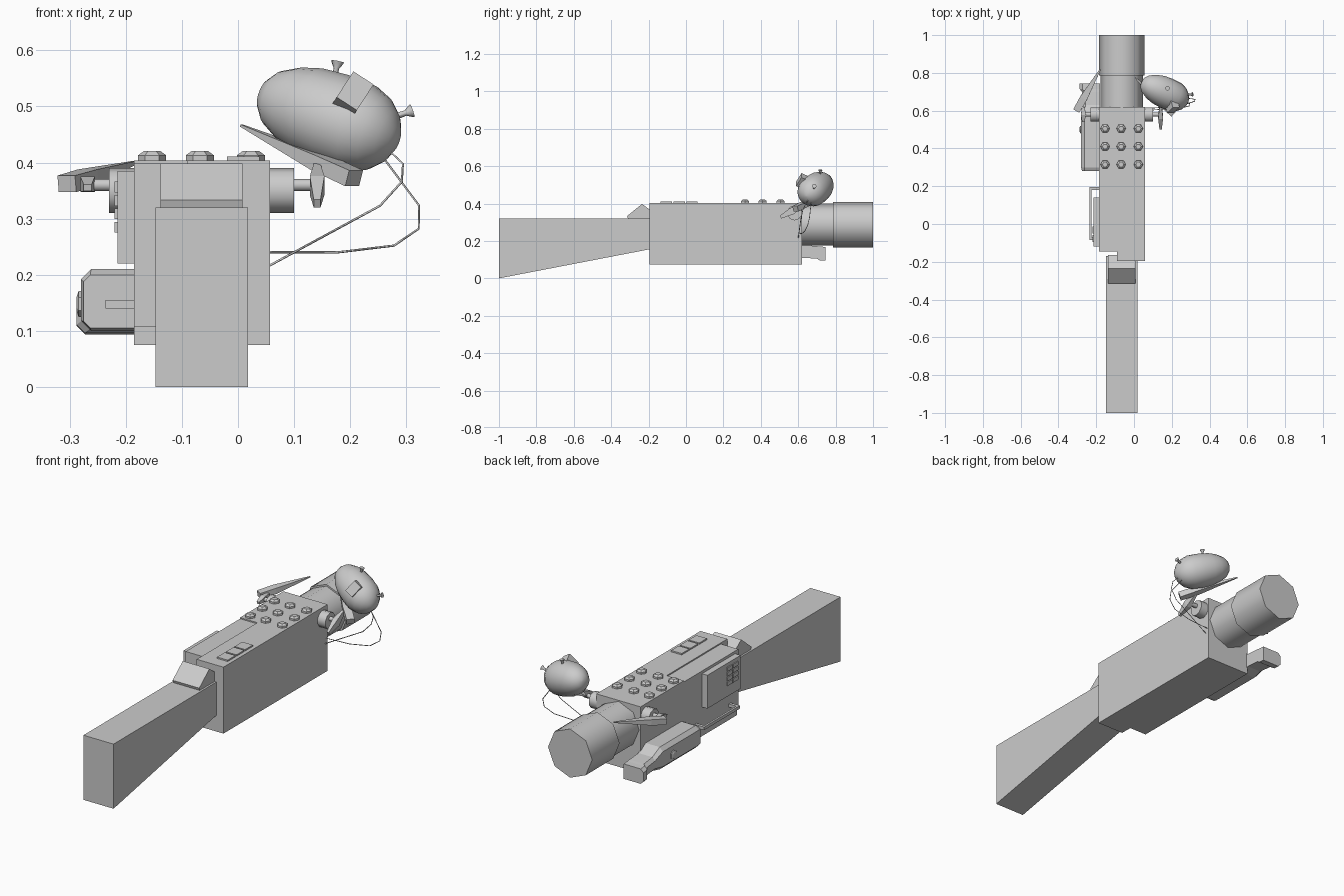
import bpy, bmesh, math
from mathutils import Vector, Matrix

if "Cube" in bpy.data.objects:
    bpy.data.objects.remove(bpy.data.objects["Cube"])


def finish(name, bm, smooth=None):
    bmesh.ops.recalc_face_normals(bm, faces=bm.faces)
    me = bpy.data.meshes.new(name)
    bm.to_mesh(me)
    bm.free()
    ob = bpy.data.objects.new(name, me)
    bpy.context.collection.objects.link(ob)
    if smooth:
        bpy.ops.object.select_all(action='DESELECT')
        ob.select_set(True)
        bpy.context.view_layer.objects.active = ob
        bpy.ops.object.shade_smooth_by_angle(angle=math.radians(smooth))
    return ob


def box(name, x, y, z):
    """Box from (min, max) pairs."""
    bm = bmesh.new()
    bmesh.ops.create_cube(bm, size=1)
    for v in bm.verts:
        v.co = [r[0] if c < 0 else r[1] for c, r in zip(v.co, (x, y, z))]
    return finish(name, bm)


def skin(name, rings, smooth=None):
    """Join equal-length rings of points and cap both ends."""
    bm = bmesh.new()
    vr = [[bm.verts.new(p) for p in r] for r in rings]
    n = len(vr[0])
    for a, b in zip(vr, vr[1:]):
        for i in range(n):
            j = (i + 1) % n
            bm.faces.new((a[i], a[j], b[j], b[i]))
    bm.faces.new(vr[0])
    bm.faces.new(vr[-1])
    return finish(name, bm, smooth)


def prism_x(name, x0, x1, profile):
    return skin(name, [[(x, y, z) for y, z in profile] for x in (x0, x1)])


def turned(name, start, direction, profile, sides, smooth=None, up=(0, 0, 1)):
    """Rings of (distance, radius) along an axis; first vertex points up."""
    s, d = Vector(start), Vector(direction).normalized()
    u = Vector(up)
    u = (u - d * u.dot(d)).normalized()
    w = d.cross(u)
    ang = [2 * math.pi * i / sides for i in range(sides)]
    return skin(name, [[s + d * t + (u * math.cos(a) + w * math.sin(a)) * r for a in ang]
                       for t, r in profile], smooth)


def blade(name, a, b, sections):
    """Flat bar from a to b; sections are (fraction, half width, half thickness)."""
    a, b = Vector(a), Vector(b)
    d = (b - a).normalized()
    w = d.cross(Vector((0, 0, 1))).normalized()
    u = w.cross(d)
    return skin(name, [[a.lerp(b, t) + w * i * hw + u * j * ht
                        for i, j in ((-1, -1), (1, -1), (1, 1), (-1, 1))]
                       for t, hw, ht in sections])


def wire(name, pts, r):
    cu = bpy.data.curves.new(name, 'CURVE')
    cu.dimensions = '3D'
    cu.bevel_depth = r
    cu.bevel_resolution = 0
    sp = cu.splines.new('POLY')
    sp.points.add(len(pts) - 1)
    for p, co in zip(sp.points, pts):
        p.co = (*co, 1)
    bpy.context.collection.objects.link(bpy.data.objects.new(name, cu))


# Stock and sloped rest
prism_x("stock", -0.147, 0.018, [(-1, 0), (-0.17, 0.16), (-0.17, 0.32), (-1, 0.32)])
prism_x("stock_rest", -0.138, 0.008,
        [(-0.31, 0.318), (-0.315, 0.333), (-0.235, 0.398), (-0.165, 0.345), (-0.165, 0.318)])

# Body: right half, front left block and slightly recessed rear left block
box("body_right", (-0.09, 0.057), (-0.195, 0.62), (0.075, 0.404))
box("body_front_left", (-0.185, -0.09), (0.28, 0.62), (0.075, 0.404))
box("body_rear_left", (-0.185, -0.09), (-0.145, 0.28), (0.107, 0.398))
box("body_rear_left_base", (-0.185, -0.09), (-0.135, 0.28), (0.075, 0.107))

# Lens neck and barrel
turned("lens_neck", (-0.065, 0.60, 0.287), (0, 1, 0), [(0, 0.112), (0.20, 0.112)], 8, 50)
turned("lens_barrel", (-0.065, 0.785, 0.287), (0, 1, 0), [(0, 0.121), (0.215, 0.121)], 8, 50)

# Top knobs and switch pads
for x in (-0.153, -0.068, 0.023):
    for y in (0.315, 0.41, 0.505):
        turned("top_knob", (x, y, 0.40), (0, 0, 1),
               [(0, 0.025), (0.013, 0.025), (0.021, 0.014)], 6, up=(1, 0, 0))
for y in (-0.135, -0.066, 0.002):
    box("top_switch", (-0.02, 0.038), (y, y + 0.06), (0.40, 0.411))

# Side knobs with shafts
for name, x, s in (("right", 0.05, 1), ("left", -0.18, -1)):
    turned(name + "_side_knob", (x, 0.58, 0.35), (s, 0, 0), [(0, 0.04), (0.05, 0.04)], 10, 40)
    turned(name + "_knob_shaft", (x, 0.58, 0.36), (s, 0, 0), [(0, 0.011), (0.09, 0.011)], 8, 50)
blade("right_wing_key", (0.141, 0.505, 0.327), (0.141, 0.625, 0.391),
      [(0, 0.006, 0.008), (0.5, 0.013, 0.019), (1, 0.006, 0.008)])
blade("left_wing_key", (-0.268, 0.54, 0.355), (-0.268, 0.62, 0.368),
      [(0, 0.007, 0.006), (0.5, 0.013, 0.014), (1, 0.007, 0.006)])

# Tapered blades on both sides
taper = [(0, 0.018, 0.015), (0.3, 0.02, 0.014), (1, 0.003, 0.002)]
blade("left_blade", (-0.305, 0.60, 0.362), (-0.178, 0.82, 0.402), taper)
blade("right_blade", (0.207, 0.585, 0.372), (0.006, 0.775, 0.466), taper)

# Left side panel with keys
box("side_panel", (-0.215, -0.18), (-0.12, 0.14), (0.22, 0.385))
for i in range(2):
    for j in range(4):
        y, z = -0.095 + i * 0.045, 0.275 + j * 0.024
        box("panel_key", (-0.220, -0.21), (y, y + 0.038), (z, z + 0.019))

# Thin side rail on two posts
box("side_rail", (-0.236, -0.226), (-0.085, 0.195), (0.14, 0.155))
for y in (-0.085, 0.18):
    box("rail_post", (-0.23, -0.18), (y, y + 0.015), (0.14, 0.155))

# Side grip with chamfered section, flared end and button
def grip_ring(y, x0, z0, z1, c):
    return [(-0.18, y, z0), (x0 + c, y, z0), (x0, y, z0 + c),
            (x0, y, z1 - c), (x0 + c, y, z1), (-0.18, y, z1)]


skin("side_grip", [grip_ring(0.28, -0.275, 0.105, 0.20, 0.012),
                   grip_ring(0.30, -0.28, 0.10, 0.21, 0.018),
                   grip_ring(0.58, -0.28, 0.10, 0.21, 0.018),
                   grip_ring(0.63, -0.272, 0.11, 0.178, 0.015),
                   grip_ring(0.70, -0.275, 0.105, 0.172, 0.015),
                   grip_ring(0.715, -0.288, 0.096, 0.17, 0.015),
                   grip_ring(0.745, -0.288, 0.094, 0.168, 0.015)])
turned("grip_button", (-0.275, 0.50, 0.148), (-1, 0, 0),
       [(0, 0.023), (0.009, 0.023), (0.013, 0.012)], 6)

# Rounded pod floating beside the lens
axis = Vector((0.1, -0.045, -0.035)).normalized()
mid = Vector((0.162, 0.697, 0.481))
turned("pod", mid - axis * 0.138, axis,
       [(0, 0.004), (0.006, 0.028), (0.025, 0.05), (0.06, 0.068), (0.10, 0.079), (0.15, 0.083),
        (0.20, 0.081), (0.235, 0.068), (0.258, 0.048), (0.272, 0.025), (0.277, 0.004)], 20, 40)

# Flared pins on the pod
pin = [(0, 0.006), (0.022, 0.005), (0.032, 0.011), (0.035, 0.012)]
turned("pod_pin", (0.171, 0.715, 0.546), (0.2, 0.1, 1), pin, 8, 40)
turned("pod_pin", (0.278, 0.683, 0.481), (1, 0.1, 0.35), pin, 8, 40)

# Tilted box on the pod front
bm = bmesh.new()
rot = (Matrix.Rotation(math.radians(33), 4, 'Y') @ Matrix.Rotation(math.radians(-28), 4, 'X'))
bmesh.ops.create_cube(bm, size=1, matrix=Matrix.Translation((0.203, 0.623, 0.519)) @ rot
                      @ Matrix.Diagonal((0.043, 0.045, 0.062, 1)))
finish("pod_box", bm)

# Loose cables from body to pod
wire("cable_lower", [(0.05, 0.60, 0.213), (0.253, 0.615, 0.323), (0.292, 0.625, 0.366),
                     (0.294, 0.64, 0.398), (0.26, 0.66, 0.43)], 0.002)
wire("cable_upper", [(0.05, 0.61, 0.24), (0.178, 0.62, 0.24), (0.278, 0.635, 0.252),
                     (0.322, 0.65, 0.282), (0.323, 0.66, 0.323), (0.258, 0.67, 0.41)], 0.002)
